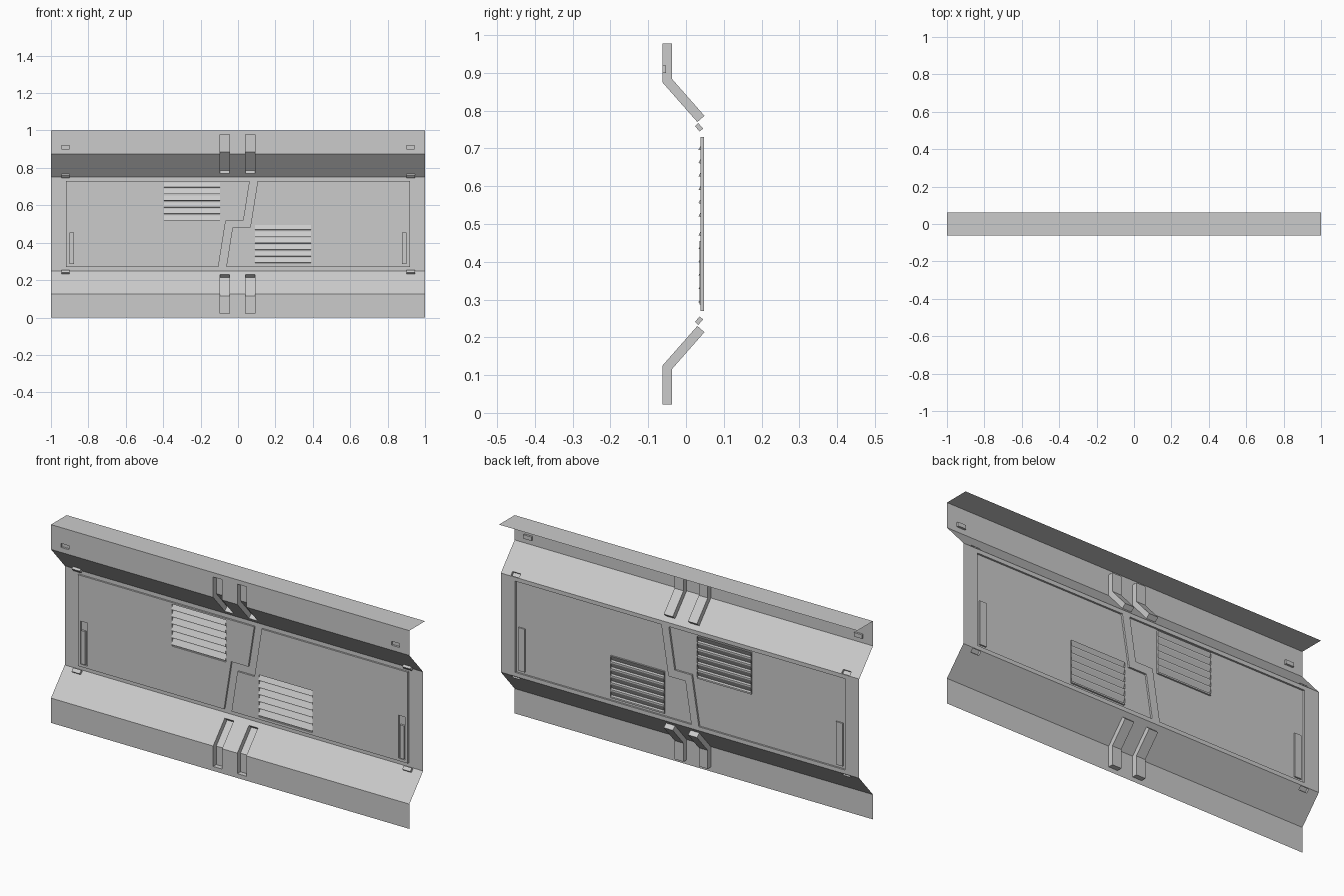
import bpy, bmesh, math
from mathutils import Vector

if "Cube" in bpy.data.objects:
    bpy.data.objects.remove(bpy.data.objects["Cube"])

YF, YB, ZB, ZM = -0.0625, 0.0475, 0.125, 0.25   # front skin, recessed skin, bend heights
SL = math.hypot(YB - YF, ZM - ZB)               # slope length
DY, DZ = (YB - YF) / SL, (ZM - ZB) / SL         # slope direction


# Plane maps: (x, along, depth toward the back) -> 3D
def flat(x, s, d): return Vector((x, YF + d, s))
def slope(x, s, d): return Vector((x, YF + DY * s + DZ * d, ZB + DZ * s - DY * d))
def mid(x, s, d): return Vector((x, YB + d, s))


def flip(P):
    def Q(x, s, d):
        v = P(x, s, d)
        return Vector((v.x, v.y, 1 - v.z))
    return Q


def rect(x0, x1, z0, z1):
    return [(x0, z0), (x1, z0), (x1, z1), (x0, z1)]


def finish(bm, name):
    bmesh.ops.remove_doubles(bm, verts=bm.verts, dist=1e-5)
    bmesh.ops.recalc_face_normals(bm, faces=bm.faces)
    if sum(f.normal.y * f.calc_area() for f in bm.faces) > 0:
        bmesh.ops.reverse_faces(bm, faces=bm.faces)
    me = bpy.data.meshes.new(name)
    bm.to_mesh(me)
    bm.free()
    ob = bpy.data.objects.new(name, me)
    bpy.context.collection.objects.link(ob)
    return ob


def quad(bm, *pts):
    bm.faces.new([bm.verts.new(p) for p in pts])


# Flat sheet with holes
def sheet(bm, P, outer, holes=(), d=0.0):
    edges = []
    for loop in [outer, *holes]:
        vs = [bm.verts.new(P(x, s, d)) for x, s in loop]
        edges += [bm.edges.new((vs[i - 1], vs[i])) for i in range(len(vs))]
    bmesh.ops.triangle_fill(bm, edges=edges, use_beauty=True, use_dissolve=False)


# Side walls of a pressed area
def walls(bm, P, loop, d0, d1):
    for a, b in zip(loop, loop[1:] + loop[:1]):
        quad(bm, P(*a, d0), P(*b, d0), P(*b, d1), P(*a, d1))


def press(bm, P, loop, d0, d1, holes=()):
    walls(bm, P, loop, d0, d1)
    sheet(bm, P, loop, holes, d1)


GROOVES = [(-0.095, -0.045), (0.04, 0.09)]
G0, G1, GD = 0.022, 0.140, 0.025                # groove start, end, depth
CLIPS = [(-0.945, -0.90), (0.90, 0.945)]

# Folded wall skin: outer bands and slopes, notched for the grooves
wall = bmesh.new()
for up in (False, True):
    F, S = (flip(flat), flip(slope)) if up else (flat, slope)
    lo, hi = [(-1, 0), (1, 0), (1, ZB)], [(1, SL), (-1, SL), (-1, 0)]
    for a, b in reversed(GROOVES):
        lo += [(b, ZB), (b, G0), (a, G0), (a, ZB)]
    for a, b in GROOVES:
        hi += [(a, 0), (a, G1), (b, G1), (b, 0)]
    tabs = [rect(a, b, 0.08, 0.10) for a, b in CLIPS] if up else []
    sheet(wall, F, lo + [(-1, ZB)], tabs)
    sheet(wall, S, hi + [(1, 0)], [rect(a, b, 0.144, 0.163) for a, b in CLIPS])

# Two interlocking panel outlines (the right is the left turned half round)
left = [(-0.92, 0.27), (-0.105, 0.27), (-0.065, 0.52), (0.03, 0.52), (0.063, 0.73), (-0.92, 0.73)]
right = [(-x, 1 - z) for x, z in left]
sheet(wall, mid, rect(-1, 1, ZM, 1 - ZM), [left, right])
finish(wall, "wall_skin")

# Top lip
bm = bmesh.new()
quad(bm, (-1, YF, 1), (1, YF, 1), (1, 0.0625, 1), (-1, 0.0625, 1))
finish(bm, "top_lip")

# Bent grooves pressed to the back, and small clips
gr, cl = bmesh.new(), bmesh.new()
bend = GD * math.tan(math.atan2(DY, DZ) / 2)
for up in (False, True):
    F, S = (flip(flat), flip(slope)) if up else (flat, slope)
    for a, b in GROOVES:
        def base(x): return [F(x, G0, 0), F(x, ZB, 0), S(x, G1, 0)]
        def floor(x): return [F(x, G0, GD), F(x, ZB - bend, GD), S(x, G1, GD)]
        for i in (0, 1):
            quad(gr, floor(a)[i], floor(b)[i], floor(b)[i + 1], floor(a)[i + 1])
            for x in (a, b):
                quad(gr, base(x)[i], base(x)[i + 1], floor(x)[i + 1], floor(x)[i])
        for i in (0, 2):
            quad(gr, base(a)[i], base(b)[i], floor(b)[i], floor(a)[i])
    for a, b in CLIPS:
        press(cl, S, rect(a, b, 0.144, 0.163), 0, -0.012)
        if up:
            press(cl, F, rect(a, b, 0.08, 0.10), 0, 0.010)
finish(gr, "pressed_grooves")
finish(cl, "clips")

# Panels pressed forward, each with a vent opening and a handle pocket
PD, VB, VF, N = -0.009, -0.001, -0.0145, 6      # panel, vent back, vent front depths, slats
for name, outline, vent, side in (("left", left, (-0.395, -0.095, 0.51, 0.722), -1),
                                  ("right", right, (0.09, 0.39, 0.283, 0.495), 1)):
    x0, x1, z0, z1 = vent
    hx = sorted((side * 0.905, side * 0.868))
    pocket = rect(*hx, 0.283, 0.50)
    bm = bmesh.new()
    press(bm, mid, outline, 0, PD, [rect(*vent), pocket])
    walls(bm, mid, rect(*vent), PD, VB)
    finish(bm, name + "_panel")

    # Handle pocket with raised grip
    bm = bmesh.new()
    press(bm, mid, pocket, PD, PD + 0.007)
    grip = sorted((side * 0.901, side * 0.878))
    press(bm, mid, rect(*grip, 0.287, 0.455), PD + 0.007, PD - 0.003)
    finish(bm, name + "_handle")

    # Louvre slats: slope forward, return, short gap
    bm = bmesh.new()
    h = (z1 - z0) / N
    for i in range(N):
        t = z1 - i * h
        prof = [(t, VB), (t - 0.72 * h, VF), (t - 0.78 * h, VB), (t - h, VB)]
        for (za, da), (zb, db) in zip(prof, prof[1:]):
            quad(bm, mid(x0, za, da), mid(x1, za, da), mid(x1, zb, db), mid(x0, zb, db))
        for x in (x0, x1):
            quad(bm, *[mid(x, z, d) for z, d in prof[:3]])
    finish(bm, name + "_louvres")
